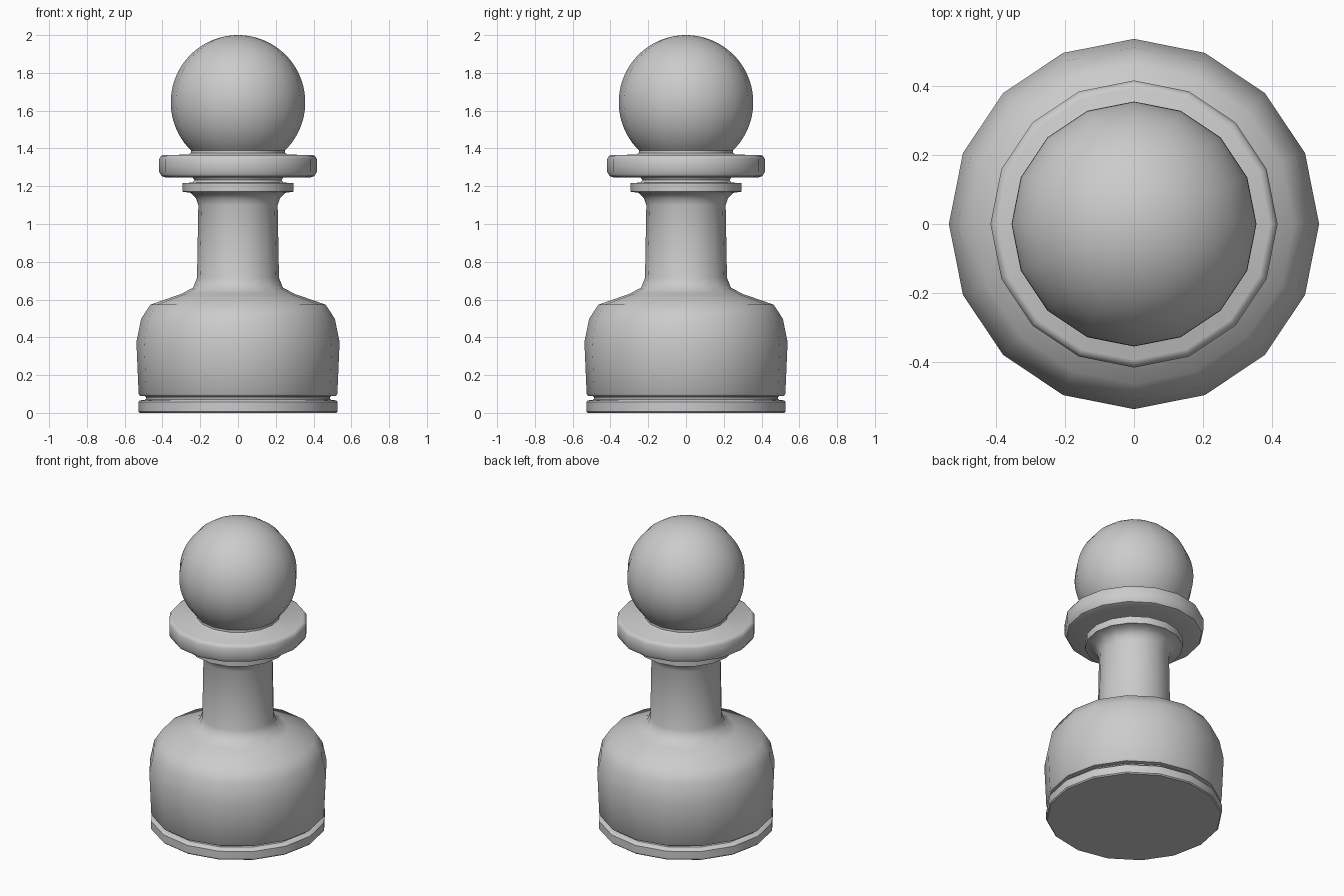
import bpy, bmesh, math

if "Cube" in bpy.data.objects:
    bpy.data.objects.remove(bpy.data.objects["Cube"])

SIDES = 16


def lathe(name, profile, angle=40):
    """Spin an (r, z) profile that starts and ends on the axis."""
    bm = bmesh.new()
    rings = []
    for r, z in profile:
        if r < 1e-5:
            rings.append([bm.verts.new((0, 0, z))])
        else:
            rings.append([bm.verts.new((r * math.cos(2 * math.pi * i / SIDES),
                                        r * math.sin(2 * math.pi * i / SIDES), z))
                          for i in range(SIDES)])
    for a, b in zip(rings, rings[1:]):
        for i in range(SIDES):
            j = (i + 1) % SIDES
            loop = [a[i % len(a)], a[j % len(a)], b[j % len(b)], b[i % len(b)]]
            bm.faces.new(list(dict.fromkeys(loop)))
    bmesh.ops.recalc_face_normals(bm, faces=bm.faces[:])
    mesh = bpy.data.meshes.new(name)
    bm.to_mesh(mesh)
    bm.free()
    ob = bpy.data.objects.new(name, mesh)
    bpy.context.collection.objects.link(ob)
    bpy.ops.object.select_all(action='DESELECT')
    ob.select_set(True)
    bpy.context.view_layer.objects.active = ob
    bpy.ops.object.shade_smooth_by_angle(angle=math.radians(angle))
    return ob


# Head: finely ringed ball, cut where it flares into the collar
R, CZ, RINGS = 0.356, 1.644, 32
start = math.asin((1.39 - CZ) / R)
head = [(R * math.cos(t), CZ + R * math.sin(t))
        for t in (start + (math.pi / 2 - start) * k / RINGS for k in range(RINGS))]
head.append((0, CZ + R))

# Whole turned piece: foot, groove, body, stem, ring, collar, head
foot = [(0, 0), (0.52, 0), (0.527, 0.007), (0.527, 0.058), (0.519, 0.066),
        (0.49, 0.07), (0.486, 0.078), (0.49, 0.088)]
body = [(0.518, 0.09), (0.526, 0.1), (0.538, 0.375), (0.513, 0.498), (0.464, 0.573),
        (0.30, 0.63), (0.238, 0.663), (0.217, 0.715)]
stem = [(0.21, 1.1), (0.222, 1.135), (0.25, 1.165), (0.293, 1.171),
        (0.293, 1.217), (0.243, 1.219), (0.231, 1.232), (0.24, 1.246)]
collar = [(0.385, 1.247), (0.405, 1.254), (0.417, 1.275), (0.417, 1.345),
          (0.408, 1.36), (0.395, 1.366), (0.262, 1.367), (0.25, 1.376)]
lathe("pawn", foot + body + stem + collar + head)
